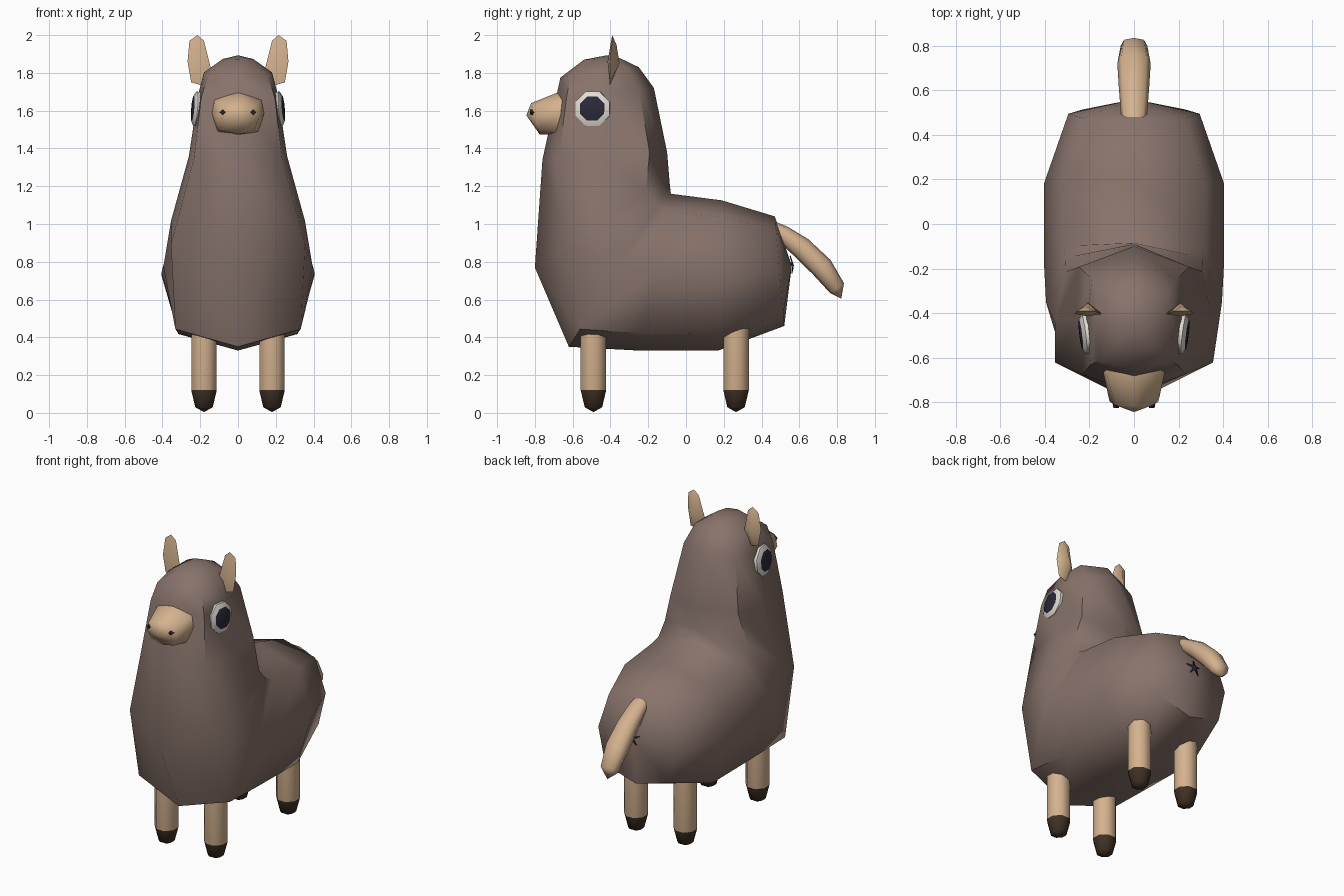
import bpy, bmesh, math
from mathutils import Vector, Matrix

cube = bpy.data.objects.get("Cube")
if cube:
    bpy.data.objects.remove(cube, do_unlink=True)


def material(name, rgb):
    m = bpy.data.materials.new(name)
    m.use_nodes = True
    m.diffuse_color = (*rgb, 1)
    m.node_tree.nodes["Principled BSDF"].inputs["Base Color"].default_value = (*rgb, 1)
    return m


WOOL = material("wool brown", (0.245, 0.172, 0.147))
TAN = material("skin tan", (0.66, 0.445, 0.275))
HOOF = material("hoof dark brown", (0.05, 0.031, 0.019))
WHITE = material("eye white", (0.75, 0.72, 0.66))
DARK = material("dark navy", (0.025, 0.021, 0.04))


def finish(name, bm, mats, angle=60, rule=None):
    """Turn a bmesh into a named, smooth-shaded object; rule picks each face's material."""
    bmesh.ops.recalc_face_normals(bm, faces=bm.faces)
    if rule:
        for f in bm.faces:
            f.material_index = rule(f)
    me = bpy.data.meshes.new(name)
    bm.to_mesh(me)
    bm.free()
    for m in mats:
        me.materials.append(m)
    ob = bpy.data.objects.new(name, me)
    bpy.context.collection.objects.link(ob)
    bpy.ops.object.select_all(action='DESELECT')
    ob.select_set(True)
    bpy.context.view_layer.objects.active = ob
    bpy.ops.object.shade_smooth_by_angle(angle=math.radians(angle))
    return ob


def loft(rings, start=None, end=None):
    """Bridge rings of points; start and end are optional pole points."""
    bm = bmesh.new()
    rows = [[bm.verts.new(p) for p in r] for r in rings]
    n = len(rows[0])
    for a, b in zip(rows, rows[1:]):
        for i in range(n):
            j = (i + 1) % n
            bm.faces.new((a[i], a[j], b[j], b[i]))
    for row, pole in ((rows[0], start), (rows[-1], end)):
        if pole is None:
            bm.faces.new(row)
        else:
            v = bm.verts.new(pole)
            for i in range(n):
                bm.faces.new((row[i], row[(i + 1) % n], v))
    return bm


def section(a, b, w, back=(0.78, 0.78), front=(0.78, 0.78)):
    """Eight-sided ring between (y, z) points a and b, with half width w."""
    a, b = Vector((0, *a)), Vector((0, *b))
    c, h = (a + b) / 2, (a - b) / 2
    half = [(0, 1), back, (1, 0), (front[0], -front[1]), (0, -1)]
    pts = half + [(-x, t) for x, t in half[3:0:-1]]
    return [c + h * t + Vector((x * w, 0, 0)) for x, t in pts]


def circle(c, r, n=8, phase=0.5):
    return [Vector((c[0] + r * math.cos(math.tau * (i + phase) / n),
                    c[1] + r * math.sin(math.tau * (i + phase) / n), c[2])) for i in range(n)]


# Body, neck and head: one bent tube from rump to crown
body_rings = [
    section((0.47, 1.04), (0.52, 0.46), 0.295),
    section((0.19, 1.125), (0.17, 0.33), 0.405),
    section((-0.08, 1.16), (-0.25, 0.33), 0.405),
    section((-0.085, 1.2), (-0.62, 0.35), 0.395, (0.78, 0.75), (0.84, 0.78)),
    section((-0.09, 1.26), (-0.80, 0.77), 0.355, (0.86, 0.65), (1.0, 0.5)),
    section((-0.10, 1.38), (-0.76, 1.34), 0.26, (0.95, 0.72), (0.9, 0.74)),
    section((-0.17, 1.72), (-0.69, 1.66), 0.21, (0.9, 0.7), (0.93, 0.78)),
    section((-0.25, 1.83), (-0.665, 1.775), 0.18, (0.85, 0.7), (0.9, 0.75)),
    section((-0.35, 1.878), (-0.54, 1.87), 0.08),
]
finish("body", loft(body_rings, (0, 0.56, 0.78), (0, -0.42, 1.893)), [WOOL])

# Muzzle
muzzle_rings = [
    section((-0.58, 1.71), (-0.58, 1.475), 0.14, (0.8, 0.7), (0.8, 0.8)),
    section((-0.67, 1.70), (-0.67, 1.47), 0.138, (0.9, 0.6), (0.8, 0.85)),
    section((-0.82, 1.64), (-0.775, 1.475), 0.11, (0.75, 0.75), (0.75, 0.75)),
]
finish("muzzle", loft(muzzle_rings, None, (0, -0.845, 1.575)), [TAN])

# Tail: drooping tube, given as (y, z, thickness radius, half width)
path = [(0.46, 0.98, 0.035, 0.055), (0.51, 0.95, 0.045, 0.06), (0.61, 0.875, 0.058, 0.068),
        (0.72, 0.77, 0.06, 0.075), (0.80, 0.66, 0.045, 0.06)]
tail_rings = []
for i, (y, z, r, w) in enumerate(path):
    p, q = path[max(i - 1, 0)], path[min(i + 1, len(path) - 1)]
    t = Vector((q[0] - p[0], q[1] - p[1])).normalized()
    n = Vector((-t.y, t.x)) * r
    tail_rings.append(section((y + n.x, z + n.y), (y - n.x, z - n.y), w, (0.75, 0.75), (0.75, 0.75)))
finish("tail", loft(tail_rings, None, (0, 0.822, 0.605)), [TAN])

# Star mark below the tail, draped over the rump
bm = bmesh.new()
centre = bm.verts.new((0, 0.568, 0.78))
star = []
for i in range(10):
    r = 0.052 if i % 2 == 0 else 0.014
    a = math.tau * i / 10 + math.pi / 2
    x, z = r * math.cos(a), r * math.sin(a)
    slope = 0.33 if z > 0 else 0.15
    star.append(bm.verts.new((x, 0.568 - slope * r, 0.78 + z)))
for i in range(10):
    bm.faces.new((centre, star[(i + 1) % 10], star[i]))
mark = finish("rump_mark", bm, [DARK])
plate = mark.modifiers.new("thickness", 'SOLIDIFY')
plate.thickness = 0.006
plate.offset = 0

for side, sx in (("left", 1), ("right", -1)):
    # Legs with hooves coloured below the ankle
    for place, y in (("front", -0.49), ("rear", 0.265)):
        c = (sx * 0.18, y)
        rings = [circle((*c, z), r) for z, r in ((0.03, 0.05), (0.12, 0.073), (0.5, 0.073))]
        finish(f"{place}_leg_{side}", loft(rings, (*c, 0.004)), [TAN, HOOF], 50,
               lambda f: int(f.calc_center_median().z < 0.12))

    # Ear: flat front outline with a ridge behind
    outline = [(0.215, 2.0), (0.257, 1.97), (0.267, 1.86), (0.248, 1.75), (0.195, 1.735),
               (0.145, 1.83), (0.18, 1.97)]
    bm = bmesh.new()
    front = [bm.verts.new((sx * x, -0.403 + (0.012 if z > 1.95 else 0), z)) for x, z in outline]
    top = bm.verts.new((sx * 0.217, -0.368, 1.95))
    low = bm.verts.new((sx * 0.207, -0.352, 1.85))
    mid = bm.verts.new((sx * 0.207, -0.415, 1.86))
    for i in range(7):
        bm.faces.new((front[i], front[(i + 1) % 7], mid))
    for i, pole in enumerate((top, top, low, low, low, top, top)):
        bm.faces.new((front[i], front[(i + 1) % 7], pole))
    bm.faces.new((top, low, front[2]))
    bm.faces.new((low, top, front[5]))
    finish(f"ear_{side}", bm, [TAN], 50)

    # Eye: shallow octagonal dome with a dark pupil inside a white rim
    rings = [circle((0, 0, z), r) for z, r in ((-0.03, 0.098), (0.0, 0.098), (0.015, 0.07))]
    bm = loft(rings, None, (0, 0, 0.02))
    turn = Matrix.Rotation(math.radians(90 * sx), 4, 'Y')
    tilt = Matrix.Rotation(math.radians(-7 * sx), 4, 'Z')
    lean = Matrix.Rotation(math.radians(-5 * sx), 4, 'Y')
    eye_at = Matrix.Translation((sx * 0.225, -0.495, 1.61))
    bm.transform(eye_at @ tilt @ lean @ turn)
    finish(f"eye_{side}", bm, [WHITE, DARK], 50, lambda f: int(len(f.verts) == 3))

    # Nostril: small diamond stud
    bm = bmesh.new()
    bmesh.ops.create_cone(bm, segments=4, radius1=0.018, radius2=0.012, depth=0.03, cap_ends=True)
    bm.transform(Matrix.Translation((sx * 0.08, -0.812, 1.592)) @
                 Matrix.Rotation(math.radians(90), 4, 'X'))
    finish(f"nostril_{side}", bm, [DARK], 30)
